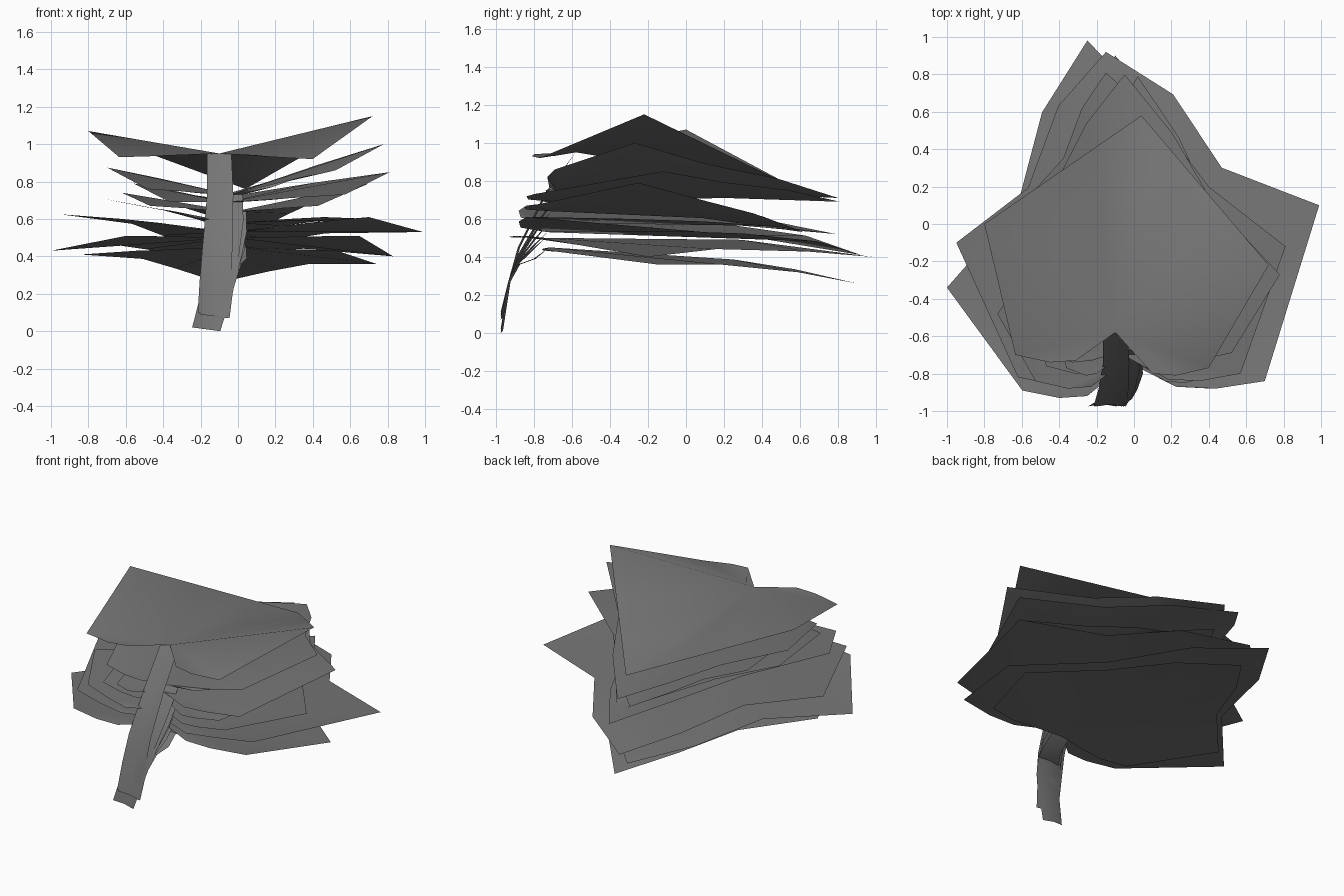
import bpy
from mathutils import Vector as V

if "Cube" in bpy.data.objects:
    bpy.data.objects.remove(bpy.data.objects["Cube"])

grey = bpy.data.materials.new("dark_grey")
grey.diffuse_color = (0.18, 0.18, 0.18, 1)
grey.use_nodes = True
grey.node_tree.nodes["Principled BSDF"].inputs["Base Color"].default_value = grey.diffuse_color


def mesh_object(name, verts, faces):
    me = bpy.data.meshes.new(name)
    me.from_pydata([tuple(v) for v in verts], [], faces)
    me.materials.append(grey)
    ob = bpy.data.objects.new(name, me)
    bpy.context.collection.objects.link(ob)
    for p in me.polygons:
        p.use_smooth = True
    me.set_sharp_from_angle(angle=0.6)
    return ob


def half_outline(n, side, tip, lobe_y, lift, lobed, arch, sign, half):
    """Rim of one leaf half, from the stem notch round to just before the tip."""
    s, t = side - n, tip - n
    lobe_x = 0.68 * s.x - 0.42 * t.x
    bend = V((0, 0, arch))
    rim = [V((sign * half, 0, 0)),
           V((lobe_x * 0.3 + sign * 0.05, lobe_y - 0.03, lift * 0.3)),
           V((lobe_x * 0.65, lobe_y - 0.04, lift * 0.7)),
           V((lobe_x, lobe_y, lift)),
           s,
           (s * 0.6 + t * 0.4) * (1 - 0.11 * lobed) + bend * 0.6,
           (s * 0.31 + t * 0.69) * (1 + 0.02 * lobed) + bend * 0.6]
    return [n + p for p in rim]


def leaf(i, notch, right, left, tip, lobe_y, lift, lobed, arch, base_x, base_z):
    n, r, l, t = V(notch), V(right), V(left), V(tip)
    half = 0.065

    # blade: fan of facets around the notch, with an arched midrib
    rim = half_outline(n, r, t, lobe_y[0], lift[0], lobed, arch, 1, half) + [t]
    rim += half_outline(n, l, t, lobe_y[1], lift[1], lobed, arch, -1, half)[::-1]
    mid = n.lerp(t, 0.6) + V((0, 0, arch))
    verts = [n] + rim + [mid]
    m = len(verts) - 1
    faces = [(0, k, k + 1) for k in range(1, len(rim)) if k not in (7, 8)]
    faces += [(0, 7, m), (7, 8, m), (8, 9, m), (0, m, 9)]
    mesh_object(f"leaf_blade_{i}", verts, faces)

    # stalk: bent ribbon from the notch down to the shared root
    path = [n,
            V((n.x * 0.9 - 0.005, n.y * 0.42 - 0.5, n.z - 0.06 - 0.35 * max(0, n.z - 0.5))),
            V((n.x * 0.6 - 0.05, -0.885, 0.36 + 0.18 * (n.z - 0.45))),
            V((n.x * 0.3 - 0.09, -0.935, 0.27)),
            V((base_x, -0.975, base_z))]
    widths = [half, 0.07, 0.08, 0.085, 0.075]
    sv = []
    for k, (p, w) in enumerate(zip(path, widths)):
        tilt = 0.01 if k == 4 else 0
        fold = V((0, 0.012 if k else 0, 0))
        sv += [p + V((-w, 0, tilt)), p + fold, p + V((w, 0, -tilt))]
    sf = []
    for a in range(0, 12, 3):
        sf += [(a, a + 3, a + 4, a + 1), (a + 1, a + 4, a + 5, a + 2)]
    mesh_object(f"leaf_stalk_{i}", sv, sf)


# stacked leaves, top to bottom: notch, right corner, left corner, tip
leaf(1, (-.10, -.58, .95), (.72, -.22, 1.15), (-.80, .00, 1.07), (.04, .58, .76),
     (-.19, -.12), (-.03, -.02), 0, 0, -.14, .09)
leaf(2, (-.04, -.67, .73), (.78, -.27, 1.0), (-.70, -.08, .875), (-.05, .80, .71),
     (-.02, -.03), (.13, .03), .5, .02, -.13, .08)
leaf(3, (-.06, -.70, .69), (.81, -.12, .85), (-.56, .15, .79), (-.15, .81, .69),
     (-.10, -.07), (.04, .0), .5, .02, -.12, .09)
leaf(4, (-.02, -.71, .64), (.70, -.25, .79), (-.62, -.10, .74), (.08, .62, .53),
     (-.10, -.05), (.03, .03), .3, .03, -.14, .10)
leaf(5, (-.03, -.72, .58), (.72, -.30, .60), (-.73, -.48, .71), (.02, .79, .52),
     (-.08, -.12), (.03, .09), .5, .03, -.13, .09)
leaf(6, (-.05, -.73, .53), (.99, .10, .53), (-.95, -.10, .625), (-.15, .92, .41),
     (-.11, -.09), (.08, .07), 1, .06, -.12, .08)
leaf(7, (-.03, -.74, .50), (.83, -.20, .40), (-1.0, -.34, .43), (-.25, .98, .40),
     (-.10, -.15), (.01, .01), 1, .05, -.14, .09)
leaf(8, (-.02, -.72, .45), (.74, -.15, .36), (-.84, -.20, .41), (-.10, .90, .26),
     (.02, .0), (-.02, -.02), .6, .05, -.17, .01)
